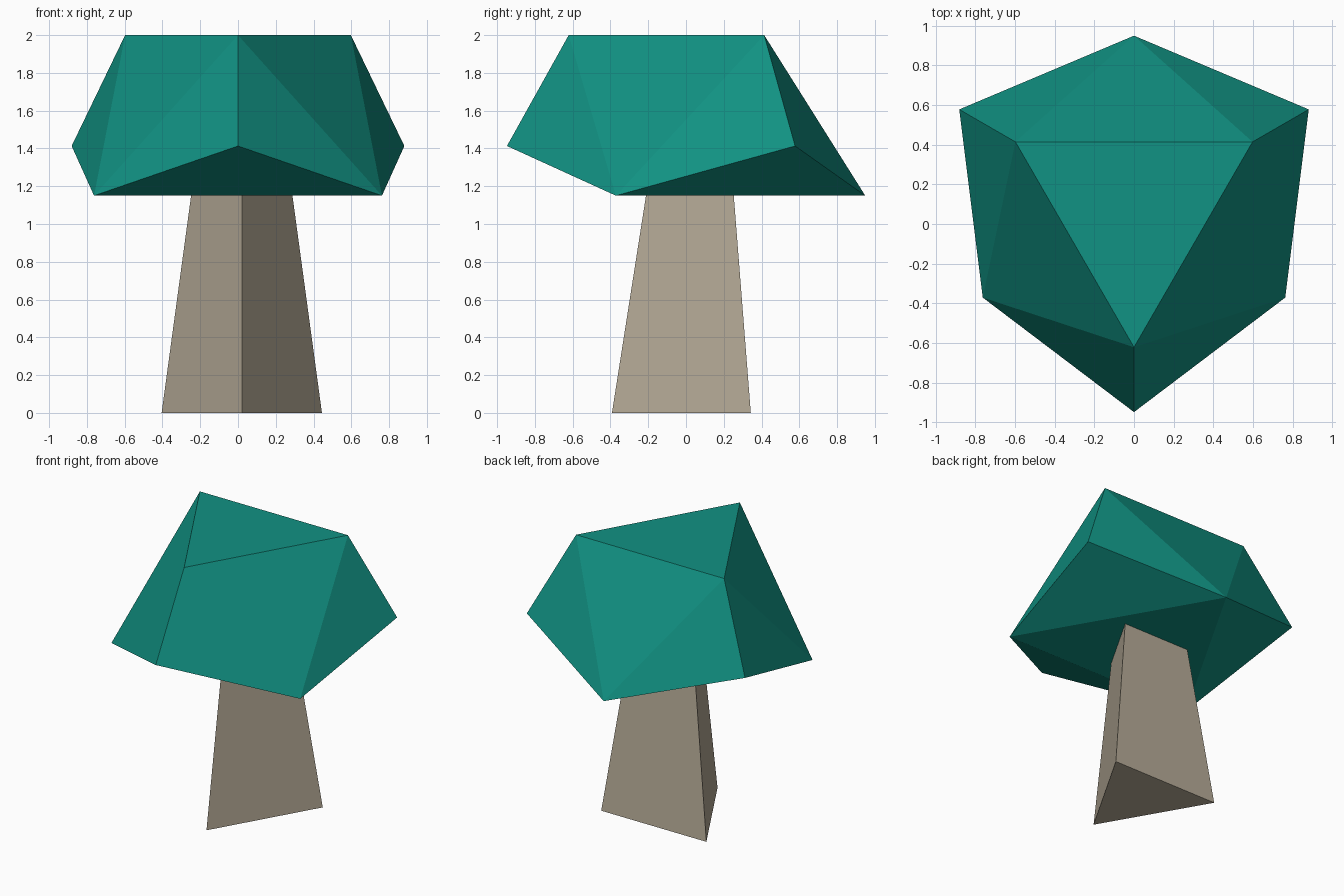
import bpy, bmesh, math

if "Cube" in bpy.data.objects:
    bpy.data.objects.remove(bpy.data.objects["Cube"])


def linear(rgb):
    return [((c / 255 + 0.055) / 1.055) ** 2.4 for c in rgb] + [1.0]


def material(name, rgb):
    mat = bpy.data.materials.new(name)
    mat.diffuse_color = linear(rgb)
    mat.use_nodes = True
    mat.node_tree.nodes["Principled BSDF"].inputs["Base Color"].default_value = mat.diffuse_color
    return mat


def triangle_hull(name, rings, centre, mat):
    """Flat-faced solid hull of triangles; ring = (radius, z, direction of its y tip)."""
    bm = bmesh.new()
    for radius, z, tip in rings:
        for k in range(3):
            a = math.radians(90 * tip + 120 * k)
            bm.verts.new((centre[0] + radius * math.cos(a),
                          centre[1] + radius * math.sin(a), z))
    bmesh.ops.convex_hull(bm, input=bm.verts[:])
    bmesh.ops.recalc_face_normals(bm, faces=bm.faces[:])
    mesh = bpy.data.meshes.new(name)
    bm.to_mesh(mesh)
    bm.free()
    mesh.materials.append(mat)
    obj = bpy.data.objects.new(name, mesh)
    bpy.context.collection.objects.link(obj)
    return obj


# Three-sided tapered trunk, its tip running just inside the canopy
triangle_hull("trunk", [(0.49, 0.0, -1), (0.302, 1.2, -1)], (0.02, 0.098),
              material("beige bark", (184, 173, 153)))

# Faceted canopy: a face-up icosahedron shape with a flat underside
triangle_hull("canopy", [(0.69, 2.0, -1), (1.017, 1.413, -1), (0.88, 1.15, 1)],
              (0.0, 0.069), material("teal leaves", (17, 146, 131)))
